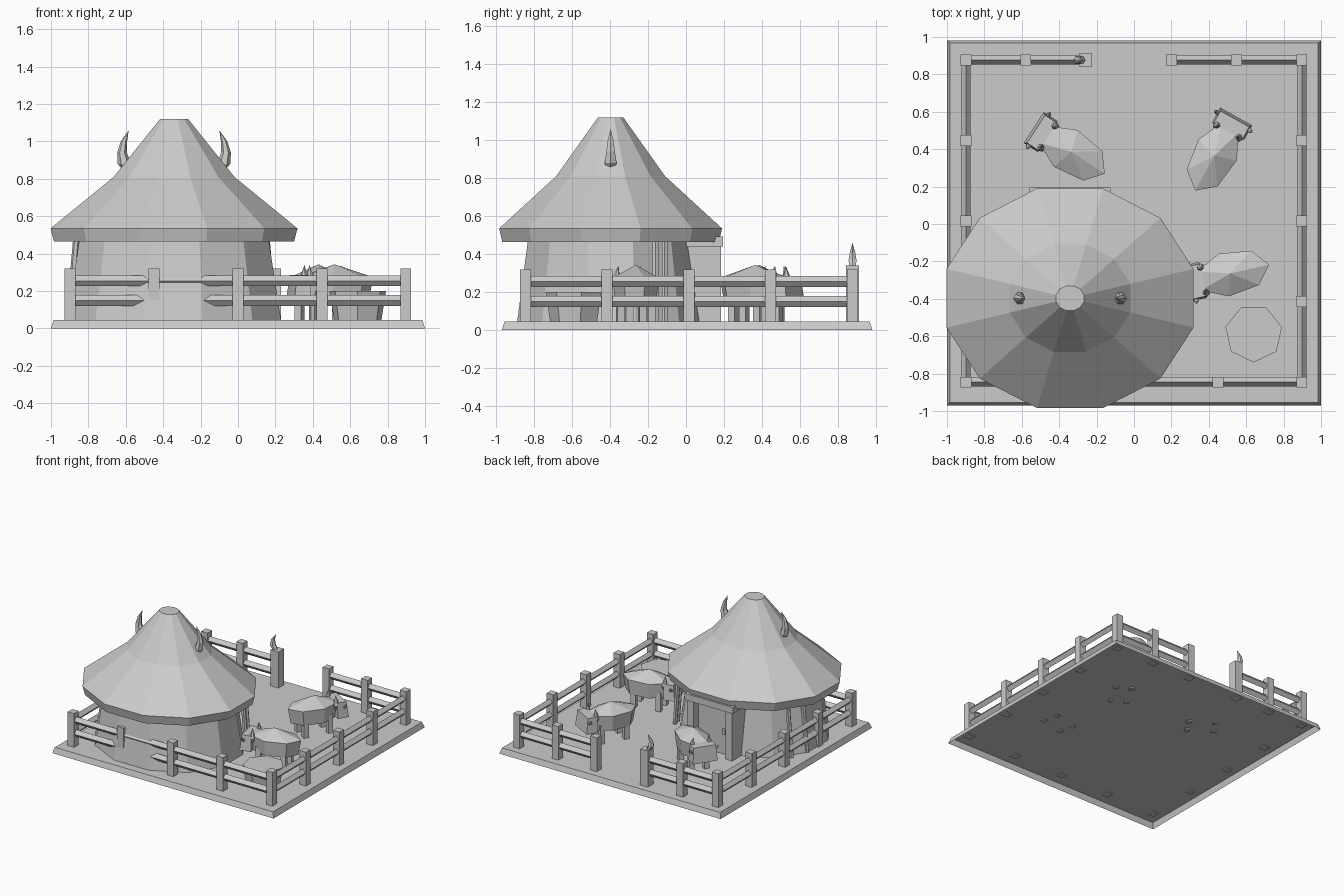
import bpy, bmesh, math
from mathutils import Vector, Matrix

cube = bpy.data.objects.get("Cube")
if cube:
    bpy.data.objects.remove(cube, do_unlink=True)

grey = bpy.data.materials.new("plain_grey")
grey.use_nodes = True
grey.diffuse_color = (0.6, 0.6, 0.6, 1)
grey.node_tree.nodes["Principled BSDF"].inputs["Base Color"].default_value = (0.6, 0.6, 0.6, 1)

GROUND = 0.045
SUNK = 0.038
HUT = Vector((-0.342, -0.397, 0))


def loft(name, rings, matrix=Matrix(), bottom=True):
    """Skin a stack of equal point rings, cap the top and maybe the bottom."""
    bm = bmesh.new()
    loops = [[bm.verts.new(p) for p in ring] for ring in rings]
    n = len(loops[0])
    for a, b in zip(loops, loops[1:]):
        for i in range(n):
            j = (i + 1) % n
            bm.faces.new((a[i], a[j], b[j], b[i]))
    if bottom:
        bm.faces.new(loops[0][::-1])
    bm.faces.new(loops[-1])
    bmesh.ops.remove_doubles(bm, verts=bm.verts, dist=0.0005)
    bm.transform(matrix)
    if bottom:
        bmesh.ops.recalc_face_normals(bm, faces=bm.faces)
    mesh = bpy.data.meshes.new(name)
    bm.to_mesh(mesh)
    bm.free()
    mesh.materials.append(grey)
    obj = bpy.data.objects.new(name, mesh)
    bpy.context.collection.objects.link(obj)


def ring(n, rx, ry, z, phase=0.0, cx=0.0, cy=0.0):
    angles = [phase + math.tau * i / n for i in range(n)]
    return [(cx + rx * math.cos(a), cy + ry * math.sin(a), z) for a in angles]


def box(name, low, high, matrix=Matrix(), taper=0.0, bottom=True):
    """Box between two corners; taper narrows the top."""
    (x0, y0, z0), (x1, y1, z1) = low, high
    t = taper
    loft(name, [[(x0, y0, z0), (x1, y0, z0), (x1, y1, z0), (x0, y1, z0)],
                [(x0 + t, y0 + t, z1), (x1 - t, y0 + t, z1),
                 (x1 - t, y1 - t, z1), (x0 + t, y1 - t, z1)]], matrix, bottom)


def horn(name, spine, matrix=Matrix()):
    """Curved spike through (x, z, radius) points."""
    loft(name, [ring(6, r, r, z, cx=x) for x, z, r in spine], matrix)


# Ground slab, an open shell underneath, and the trodden yard sheet
box("ground_slab", (-1, -0.97, 0), (1, 0.982, GROUND), taper=0.015, bottom=False)
yard = [(0.2, -0.66), (0.44, -0.7), (0.745, -0.43), (0.745, 0.62),
        (0.37, 0.75), (-0.39, 0.76), (-0.8, 0.65), (-0.78, 0.07)]
loft("yard_patch", [[(x, y, GROUND + 0.003) for x, y in yard]], bottom=False)

# Fence
LEFT, RIGHT, FRONT, BACK = -0.898, 0.897, -0.846, 0.877


def post(x, y, top=0.32, half=0.029):
    box("fence_post", (x - half, y - half, SUNK), (x + half, y + half, top))


def rails(a, b):
    """Two diamond section rails between two ground points."""
    a, b = Vector((*a, 0)), Vector((*b, 0))
    side = Vector((-(b - a).y, (b - a).x, 0)).normalized() * 0.024
    for z in (0.15, 0.255):
        up, mid = Vector((0, 0, 0.029)), Vector((0, 0, z))
        loft("fence_rail", [[p + mid + o for o in (side, up, -side, -up)] for p in (a, b)])


runs = [((LEFT, FRONT), (RIGHT, FRONT), 4), ((RIGHT, FRONT), (RIGHT, BACK), 4),
        ((LEFT, BACK), (LEFT, FRONT), 4), ((RIGHT, BACK), (0.2, BACK), 2),
        ((-0.26, BACK), (LEFT, BACK), 2)]
for start, end, count in runs:
    rails(start, end)
    for i in range(count):
        t = i / count
        if start[0] != -0.26 or i:
            post(*(s + (e - s) * t for s, e in zip(start, end)))
post(0.2, BACK)
post(-0.26, BACK, 0.34, 0.035)
horn("gate_horn", [(0, 0.33, 0.02), (-0.025, 0.37, 0.024), (-0.022, 0.41, 0.016), (0.005, 0.46, 0)],
     Matrix.Translation((-0.275, BACK, 0)))

# Round hut: wall, then roof, both twelve sided
at_hut = Matrix.Translation(HUT)
step = math.pi / 12


def hut_ring(apothem, z, depth):
    r = apothem / math.cos(step)
    return ring(12, r, r * depth, z, step)


loft("hut_wall", [hut_ring(0.572, SUNK + 0.008, 0.86), hut_ring(0.505, 0.48, 0.86)], at_hut)
loft("thatched_roof", [hut_ring(a, z, 0.889) for a, z in
                       ((0.642, 0.465), (0.66, 0.535), (0.323, 0.81), (0.075, 1.12))], at_hut)
for s in (1, -1):
    turn = at_hut @ Matrix.Scale(s, 4, (1, 0, 0))
    horn("roof_horn", [(0.235, 0.83, 0.025), (0.265, 0.88, 0.036), (0.278, 0.94, 0.026),
                       (0.268, 1.0, 0.017), (0.242, 1.06, 0)], turn)

# Side poles under the eaves, leaning with the wall
for out, y in ((0.53, -0.16), (0.52, -0.112), (-0.52, -0.13), (-0.56, -0.27)):
    loft("eave_pole", [ring(6, 0.018, 0.018, z, cx=HUT.x + out * lean, cy=y)
                       for z, lean in ((GROUND, 1.0), (0.49, 0.93))])

# Doorway on the back of the hut
for s in (1, -1):
    x = HUT.x + s * 0.175
    box("door_jamb", (x - 0.03, -0.05, GROUND), (x + 0.03, 0.185, 0.45))
box("door_lintel", (HUT.x - 0.217, 0, 0.44), (HUT.x + 0.217, 0.195, 0.493))
box("door_panel", (HUT.x - 0.15, 0, GROUND), (HUT.x + 0.15, 0.12, 0.45))
box("door_handle", (HUT.x - 0.11, 0.11, 0.22), (HUT.x - 0.085, 0.145, 0.26))

# Feed tub
loft("feed_tub", [ring(7, r, r, z, -math.pi / 2, 0.64, -0.585)
                  for r, z in ((0.13, GROUND), (0.155, 0.2))])


# Cattle, built facing +x
def cow(x, y, heading):
    m = Matrix.Translation((x, y, 0)) @ Matrix.Rotation(math.radians(heading), 4, 'Z')
    loft("cow_body", [ring(7, 0.18, 0.108, 0.155, math.pi, -0.01),
                      ring(7, 0.203, 0.12, 0.275, math.pi, -0.01),
                      ring(7, 0, 0, 0.343)], m)
    for u in (0.1, -0.1):
        for v in (0.06, -0.06):
            box("cow_leg", (u - 0.02, v - 0.02, SUNK), (u + 0.02, v + 0.02, 0.2), m)
    # Blocky head, slightly wider at the muzzle
    loft("cow_head", [[(u, v, z) for u, v in ((0.15, -w), (u1, -w), (u1, w), (0.15, w))]
                      for u1, w, z in ((0.24, 0.098, 0.16), (0.225, 0.088, 0.285))], m)
    for s in (1, -1):
        sideways = Matrix.Rotation(s * math.pi / 2, 4, 'Z')
        horn("cow_horn", [(0, 0.23, 0.012), (0.004, 0.26, 0.024), (0.004, 0.295, 0.015), (-0.006, 0.34, 0)],
             m @ Matrix.Translation((0.15, s * 0.064, 0)) @ sideways)
        horn("cow_ear", [(0, 0.235, 0.01), (0.012, 0.25, 0.014), (0.03, 0.275, 0)],
             m @ Matrix.Translation((0.21, s * 0.088, 0)) @ sideways)


for place in ((0.515, -0.265, 193), (0.43, 0.365, 61), (-0.335, 0.385, 147)):
    cow(*place)
